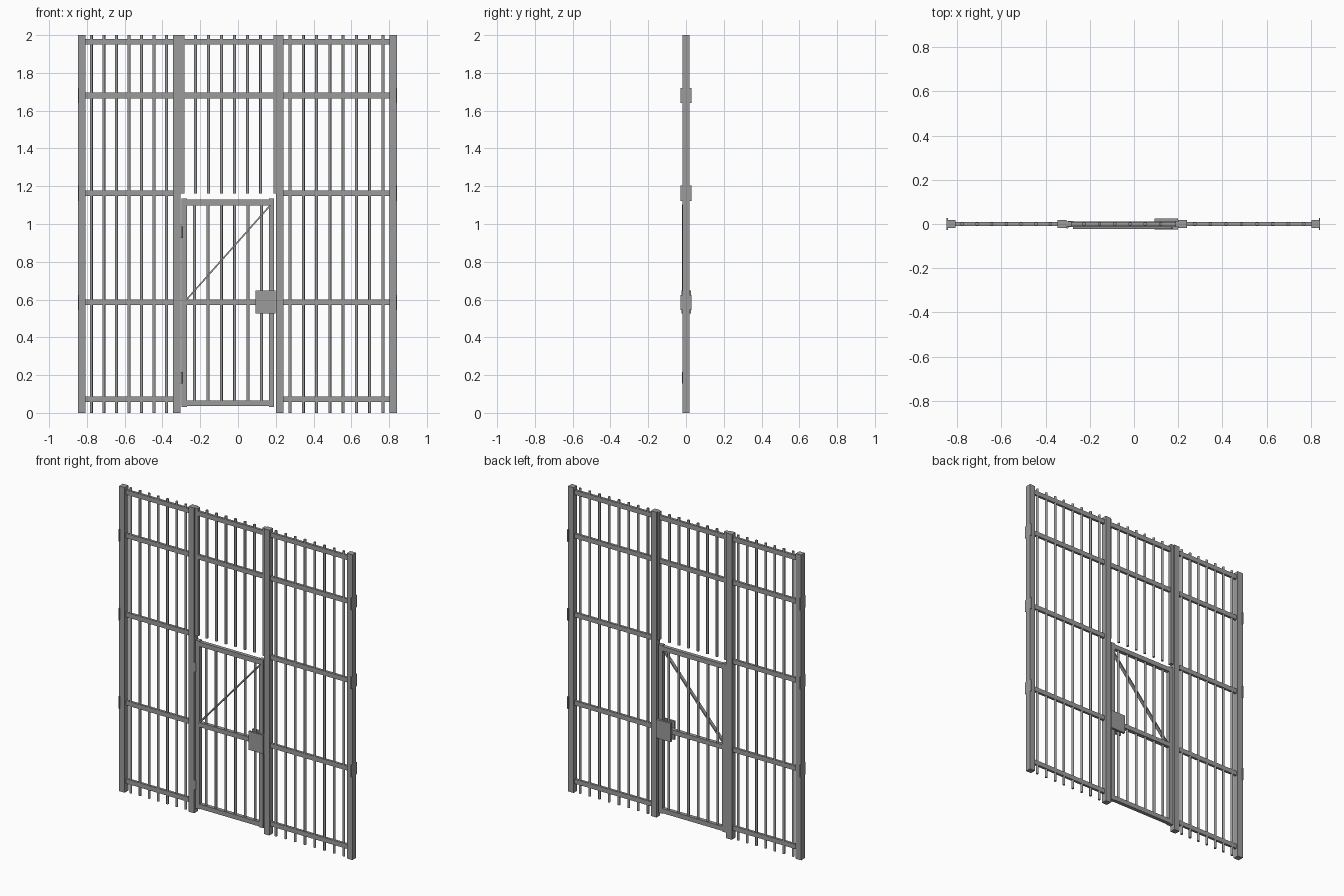
import bpy, math
from mathutils import Vector

old = bpy.data.objects.get("Cube")
if old:
    bpy.data.objects.remove(old, do_unlink=True)

steel = bpy.data.materials.new("grey steel")
steel.use_nodes = True
grey = (0.33, 0.33, 0.33, 1)
steel.diffuse_color = grey
steel.node_tree.nodes["Principled BSDF"].inputs["Base Color"].default_value = grey


def finish(ob, name):
    ob.name = name
    ob.data.materials.append(steel)
    return ob


def box(name, x, y, z):
    """Box from (low, high) ranges on each axis."""
    bpy.ops.mesh.primitive_cube_add(size=1, location=[sum(r) / 2 for r in (x, y, z)])
    ob = bpy.context.object
    ob.scale = [r[1] - r[0] for r in (x, y, z)]
    bpy.ops.object.transform_apply(location=False, rotation=False, scale=True)
    return finish(ob, name)


def rod(name, x, y, z, radius=0.008):
    """Upright round bar between two heights."""
    bpy.ops.mesh.primitive_cylinder_add(vertices=12, radius=radius, depth=z[1] - z[0],
                                        location=(x, y, sum(z) / 2))
    finish(bpy.context.object, name)
    bpy.ops.object.shade_smooth_by_angle(angle=math.radians(40))


def rail(name, x, z, half_depth=0.008):
    box(name, x, (-half_depth, half_depth), (z - 0.015, z + 0.015))


TOP = 2.0
POST_Y = (-0.019, 0.019)
RAILS = (0.072, 0.585, 1.163, 1.68, 1.965)

# Main posts
for name, x in (("right_outer_post", -0.828), ("right_inner_post", -0.325),
                ("left_inner_post", 0.22), ("left_outer_post", 0.822)):
    box(name, (x - 0.02, x + 0.02), POST_Y, (0, TOP))

# Side bays: rails and evenly spaced bars
for side, low, high, count in (("right", -0.81, -0.345, 7), ("left", 0.24, 0.803, 8)):
    for z in RAILS:
        rail(side + "_bay_rail", (low, high), z)
    step = (high - low) / count
    for i in range(count):
        rod(side + "_bay_bar", low + step * (i + 0.5), 0, (0, TOP))

# Wall fixing plates on the outer posts
for x in (-0.845, 0.839):
    for z in RAILS[1:4]:
        box("fixing_plate", (x - 0.003, x + 0.003), (-0.028, 0.028), (z - 0.04, z + 0.04))

# Fixed panel over the door
for z in RAILS[3:]:
    rail("overhead_rail", (-0.305, 0.2), z)
box("overhead_right_stile", (-0.305, -0.283), (-0.012, 0.012), (1.162, TOP))
box("overhead_left_stile", (0.187, 0.2), (-0.012, 0.012), (1.162, TOP))
for i in range(6):
    rod("overhead_bar", -0.225 + 0.069 * i, 0, (1.162, TOP))

# Door leaf: frame, middle rail and bars
DOOR_Y = (-0.013, 0.013)
for name, x in (("door_hinge_stile", -0.285), ("door_lock_stile", 0.177)):
    box(name, (x - 0.014, x + 0.014), DOOR_Y, (0.032, 1.135))
for name, z in (("door_bottom_rail", 0.051), ("door_middle_rail", 0.586),
                ("door_top_rail", 1.114)):
    rail(name, (-0.272, 0.164), z, 0.012)
for i in range(6):
    rod("door_bar", -0.23 + 0.0708 * i, 0, (0.06, 1.1))

# Diagonal brace: flat strip set on edge
start, end = Vector((-0.272, -0.011, 0.6)), Vector((0.172, -0.011, 1.1))
span = end - start
brace = box("door_brace", (-span.length / 2, span.length / 2), (-0.011, 0.011), (-0.004, 0.004))
brace.location = (start + end) / 2
brace.rotation_euler.y = -math.atan2(span.z, span.x)

# Door hinges
for z in (0.186, 0.957):
    rod("door_hinge", -0.302, -0.013, (z - 0.031, z + 0.031), 0.007)

# Lock: case between a front and a back cover
box("lock_case", (0.11, 0.19), (-0.015, 0.015), (0.535, 0.637))
for name, y in (("lock_front_cover", (-0.024, -0.012)), ("lock_back_cover", (0.012, 0.026))):
    box(name, (0.093, 0.199), y, (0.525, 0.647))
